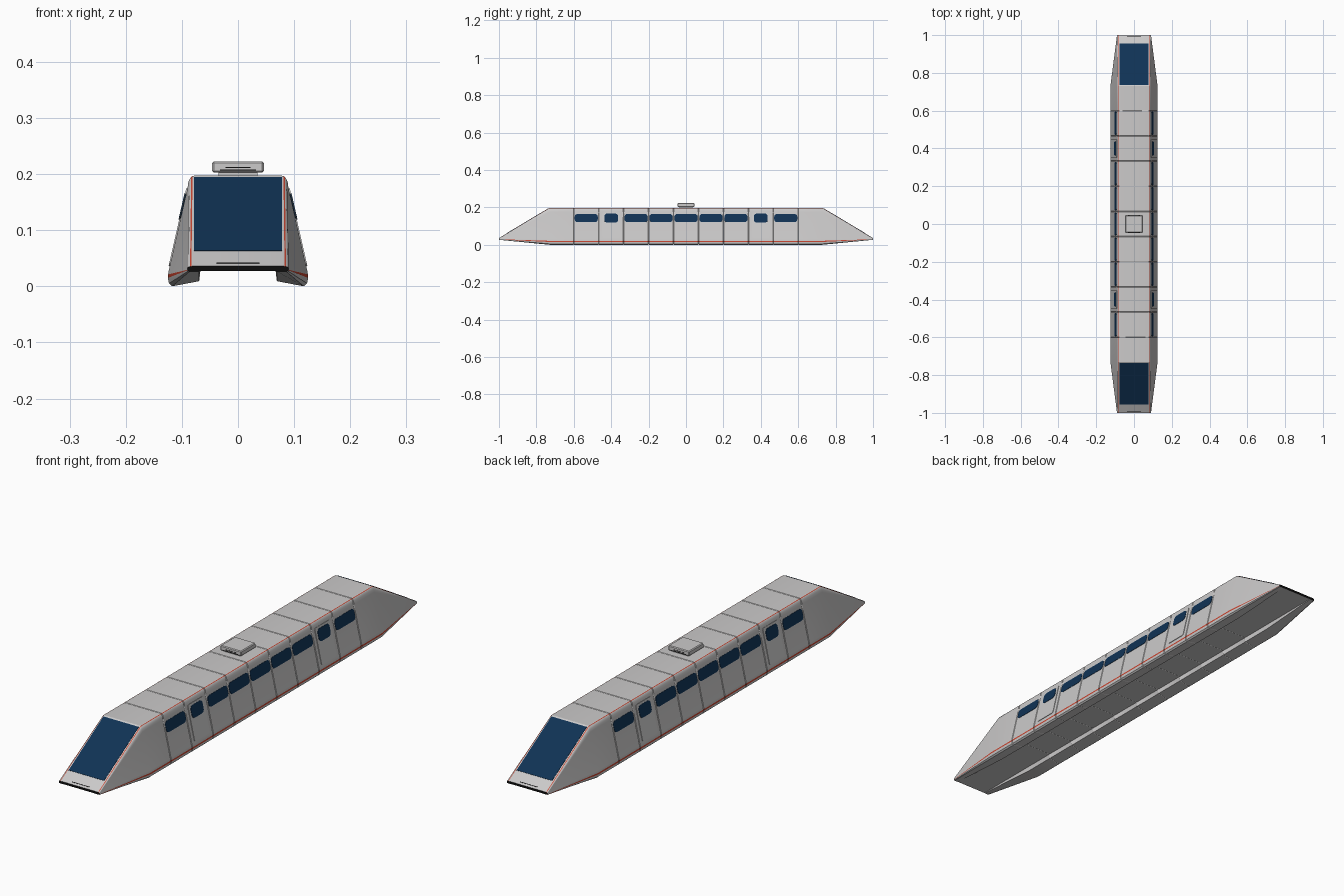
import bpy, bmesh, math
from mathutils import Vector

if "Cube" in bpy.data.objects:
    bpy.data.objects.remove(bpy.data.objects["Cube"])


def material(name, rgb):
    m = bpy.data.materials.new(name)
    m.diffuse_color = (*rgb, 1)
    m.use_nodes = True
    m.node_tree.nodes["Principled BSDF"].inputs["Base Color"].default_value = m.diffuse_color
    return m


GREY = material("light grey", (0.60, 0.59, 0.59))
BLUE = material("dark blue glass", (0.005, 0.032, 0.09))
BLACK = material("black", (0.004, 0.004, 0.004))
RED = material("red", (0.6, 0.06, 0.03))


def finish(name, bm, mats, angle=None):
    bmesh.ops.recalc_face_normals(bm, faces=bm.faces)
    me = bpy.data.meshes.new(name)
    bm.to_mesh(me)
    bm.free()
    for m in mats:
        me.materials.append(m)
    ob = bpy.data.objects.new(name, me)
    bpy.context.collection.objects.link(ob)
    if angle:
        bpy.ops.object.select_all(action='DESELECT')
        ob.select_set(True)
        bpy.context.view_layer.objects.active = ob
        bpy.ops.object.shade_smooth_by_angle(angle=math.radians(angle))
    return ob


# Half cross-sections, from the underside channel round to the roof edge
BODY = [(.068, .027), (.070, .009), (.117, 0), (.123, .005), (.125, .015), (.1247, .021),
        (.123, .030), (.090, .175), (.0885, .186), (.0855, .1925), (.0835, .1950),
        (.0810, .1965), (.078, .197)]
NOSE = [(.068, .027), (.069, .0265), (.086, .0265), (.089, .027), (.090, .0285), (.090, .0295),
        (.090, .030), (.090, .032), (.0895, .034), (.088, .0345), (.0855, .035),
        (.083, .0355), (.080, .036)]
SEAMS = [-.6 + i * 1.2 / 9 for i in range(10)]


# Body shell, lofted along y with a shallow groove at every panel seam
def shell():
    rings = [(-1, NOSE), (-.73, BODY)]
    groove = [(x * .985, .1 + (z - .1) * .985) for x, z in BODY]
    for s in SEAMS:
        rings += [(s - .0022, BODY), (s, groove), (s + .0022, BODY)]
    rings += [(.73, BODY), (1, NOSE)]
    bm = bmesh.new()
    loops = []
    for y, half in rings:
        full = half + [(-x, z) for x, z in reversed(half)]
        loops.append([bm.verts.new((x, y, z)) for x, z in full])
    n, h = len(loops[0]), len(BODY)
    red = {4, 10, 2 * h - 2 - 4, 2 * h - 2 - 10}
    for a, b in zip(loops, loops[1:]):
        for i in range(n):
            j = (i + 1) % n
            f = bm.faces.new((a[i], a[j], b[j], b[i]))
            f.material_index = 1 if i in red else 0
    for end in (loops[0], loops[-1]):
        bm.faces.new(end).material_index = 2
    finish("train_body", bm, [GREY, RED, BLACK], 25)


SLOPE = (.123 - .090) / (.175 - .030)
OUT = Vector((1, 0, SLOPE)).normalized()


# Rounded plate lying on the sloping side wall
def side_plate(name, y0, y1, z0, z1, r, lift, mat, side):
    pts = []
    corners = [(y1 - r, z1 - r), (y0 + r, z1 - r), (y0 + r, z0 + r), (y1 - r, z0 + r)]
    for k, (cy, cz) in enumerate(corners):
        for i in range(5):
            a = math.pi / 2 * (k + i / 4)
            pts.append((cy + r * math.cos(a), cz + r * math.sin(a)))
    bm = bmesh.new()
    rows = []
    for d in (-.001, lift):
        row = []
        for y, z in pts:
            p = Vector((.123 - (z - .03) * SLOPE, y, z)) + OUT * d
            row.append(bm.verts.new((p.x * side, p.y, p.z)))
        rows.append(row)
    n = len(pts)
    for i in range(n):
        j = (i + 1) % n
        bm.faces.new((rows[0][i], rows[0][j], rows[1][j], rows[1][i]))
    bm.faces.new(rows[0])
    bm.faces.new(rows[1])
    finish(name, bm, [mat])


# Plate lying on the sloping nose, y and x measured from the middle
def nose_plate(name, half_x, y0, y1, mat, end):
    bm = bmesh.new()
    up = Vector((0, .161, .27)).normalized()
    rows = []
    for d in (-.001, .0012):
        row = []
        for x, y in ((-half_x, y0), (half_x, y0), (half_x, y1), (-half_x, y1)):
            p = Vector((x, y, .197 - (y - .73) * .161 / .27)) + up * d
            row.append(bm.verts.new((p.x, p.y * end, p.z)))
        rows.append(row)
    for i in range(4):
        j = (i + 1) % 4
        bm.faces.new((rows[0][i], rows[0][j], rows[1][j], rows[1][i]))
    bm.faces.new(rows[0])
    bm.faces.new(rows[1])
    finish(name, bm, [mat])


def box(name, size, centre, mat, bevel=0):
    bm = bmesh.new()
    bmesh.ops.create_cube(bm, size=1)
    for v in bm.verts:
        v.co = Vector(v.co[i] * size[i] + centre[i] for i in range(3))
    if bevel:
        bmesh.ops.bevel(bm, geom=bm.edges[:], offset=bevel, segments=1, affect='EDGES')
    finish(name, bm, [mat])


shell()

# Side windows and doors: the second and second-last bays hold doors
for side in (-1, 1):
    for k, (a, b) in enumerate(zip(SEAMS, SEAMS[1:])):
        mid = (a + b) / 2
        if k in (1, 7):
            side_plate("door", mid - .048, mid + .048, .036, .174, .008, .002, GREY, side)
            side_plate("door_window", mid - .037, mid + .037, .118, .166, .015, .0032, BLUE, side)
        else:
            side_plate("side_window", a + .005, b - .005, .121, .164, .014, .0012, BLUE, side)

# Windscreens and a thin slot on each nose
for end in (-1, 1):
    nose_plate("windscreen", .078, .736, .955, BLUE, end)
    nose_plate("nose_slot", .038, .9905, .992, BLACK, end)

# Roof unit with vents at both ends
box("roof_unit_base", (.07, .07, .010), (0, 0, .200), GREY)
box("roof_unit", (.092, .092, .020), (0, 0, .2125), GREY, .003)
for end in (-1, 1):
    for z, w in ((.2075, .064), (.2115, .045)):
        box("roof_vent", (w, .001, .0015), (0, end * .0461, z), BLACK)
